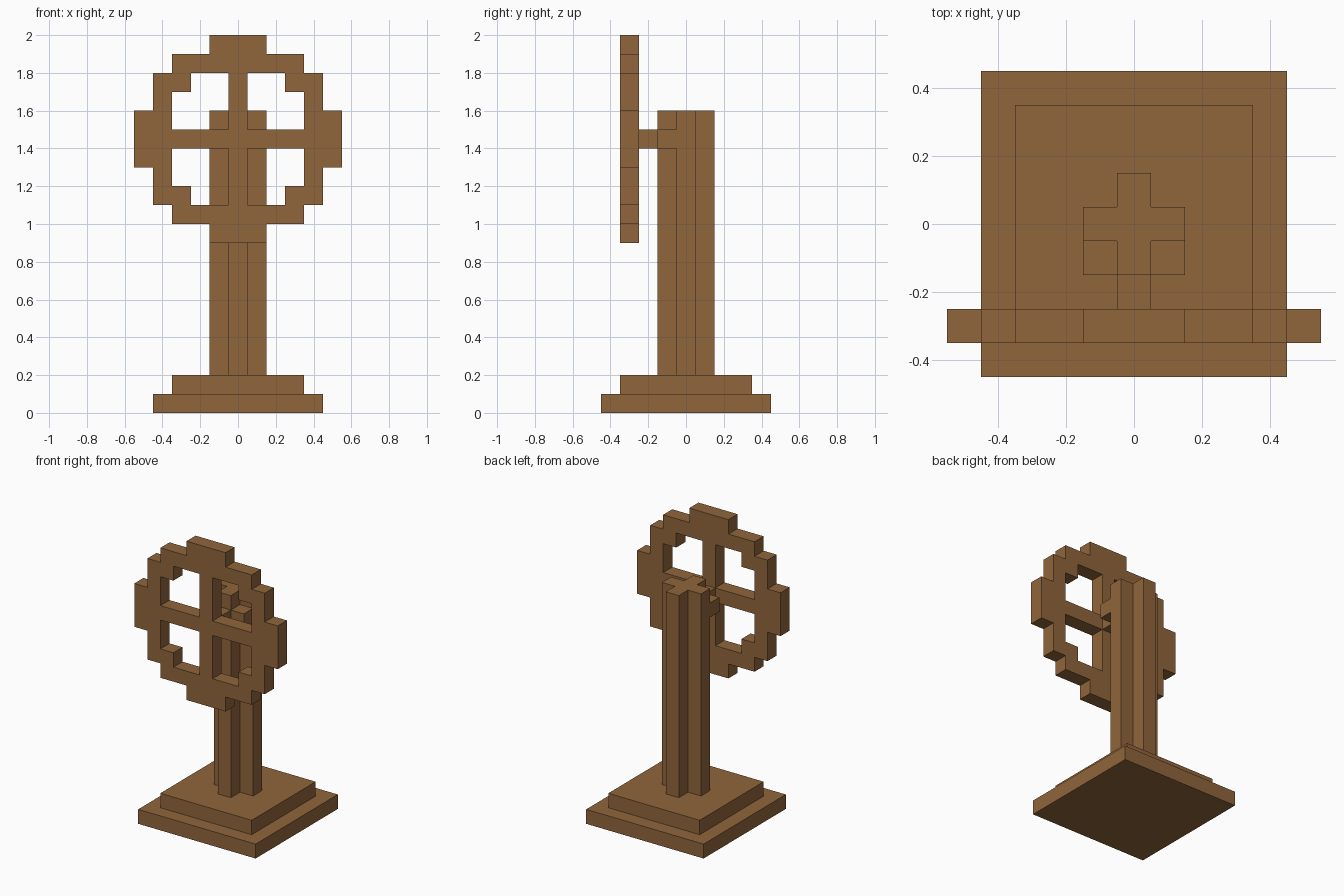
import bpy
import bmesh
from mathutils import Vector

cube = bpy.data.objects.get("Cube")
if cube:
    bpy.data.objects.remove(cube, do_unlink=True)

U = 0.1  # one block

wood = bpy.data.materials.new("warm_brown_wood")
wood.use_nodes = True
brown = (0.28, 0.132, 0.045, 1)
wood.diffuse_color = brown
wood.node_tree.nodes["Principled BSDF"].inputs["Base Color"].default_value = brown


def finish(name, bm):
    bmesh.ops.recalc_face_normals(bm, faces=bm.faces)
    mesh = bpy.data.meshes.new(name)
    bm.to_mesh(mesh)
    bm.free()
    mesh.materials.append(wood)
    obj = bpy.data.objects.new(name, mesh)
    bpy.context.collection.objects.link(obj)
    return obj


def box(name, low, high):
    low, high = Vector(low), Vector(high)
    bm = bmesh.new()
    bmesh.ops.create_cube(bm, size=1)
    for v in bm.verts:
        v.co = (low + high) / 2 + v.co * (high - low)
    return finish(name, bm)


def block_plate(name, rows, origin, right, up, depth):
    """Extrude a pixel pattern, rows listed from the bottom, into one solid."""
    origin, right, up = Vector(origin), Vector(right) * U, Vector(up) * U
    bm = bmesh.new()
    for j, row in enumerate(rows):
        for i, mark in enumerate(row):
            if mark == "#":
                corner = origin + right * i + up * j
                bm.faces.new([bm.verts.new(corner + d) for d in
                              (Vector(), right, right + up, up)])
    bmesh.ops.remove_doubles(bm, verts=bm.verts, dist=U / 100)
    ret = bmesh.ops.extrude_face_region(bm, geom=bm.faces[:], use_keep_orig=True)
    moved = [g for g in ret["geom"] if isinstance(g, bmesh.types.BMVert)]
    bmesh.ops.translate(bm, verts=moved, vec=Vector(depth))
    return finish(name, bm)


# Stepped square base
box("base_lower_step", (-0.45, -0.45, 0), (0.45, 0.45, 0.1))
box("base_upper_step", (-0.35, -0.35, 0.1), (0.35, 0.35, 0.2))

# Cross-shaped post
block_plate("post", [".#.", "###", ".#."], (-0.15, -0.15, 0.2),
            (1, 0, 0), (0, 1, 0), (0, 0, 1.4))

# Bracket blocks in the post's front corners, and the axle to the wheel
for side, x in (("right", -0.15), ("left", 0.05)):
    box("bracket_" + side, (x, -0.15, 1.4), (x + U, -0.05, 1.5))
box("axle", (-0.05, -0.25, 1.4), (0.05, -0.15, 1.5))

# Four-spoked wheel: the lower half mirrors upward about the middle row
half = ["....###....",
        "..#######..",
        ".##..#..##.",
        ".#...#...#.",
        "##...#...##"]
wheel = half + ["#" * 11] + half[::-1]
block_plate("wheel", wheel, (-0.55, -0.35, 0.9),
            (1, 0, 0), (0, 0, 1), (0, 0.1, 0))
